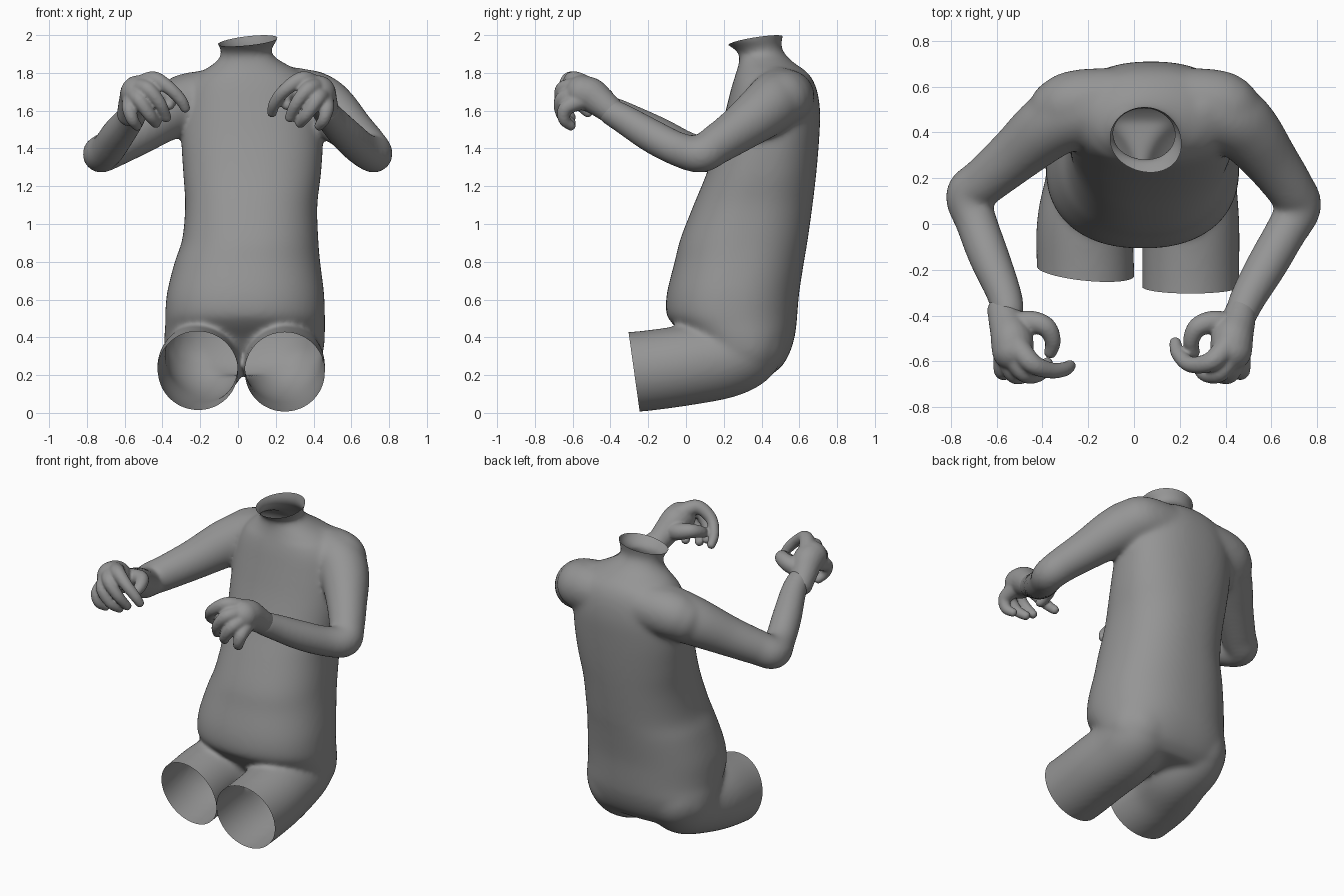
import bpy, bmesh, math
from mathutils import Vector

skin = bpy.data.materials.new("plain_grey")
skin.diffuse_color = (0.3, 0.3, 0.3, 1)


def catmull(rows, steps=6):
    """Smoothly interpolate rows of numbers."""
    out, n = [], len(rows)
    for i in range(n - 1):
        a, b, c, d = (rows[max(0, min(n - 1, i + k))] for k in (-1, 0, 1, 2))
        for s in range(steps):
            t = s / steps
            out.append([0.5 * (2 * q + (r - p) * t + (2 * p - 5 * q + 4 * r - w) * t * t
                        + (3 * q - p - 3 * r + w) * t ** 3) for p, q, r, w in zip(a, b, c, d)])
    out.append(list(rows[-1]))
    return out


def loft(bm, rings):
    """Closed solid through rings of points."""
    rings = [[bm.verts.new(p) for p in r] for r in rings]
    n = len(rings[0])
    for a, b in zip(rings, rings[1:]):
        for i in range(n):
            j = (i + 1) % n
            bm.faces.new((a[i], a[j], b[j], b[i]))
    bm.faces.new(rings[0][::-1])
    bm.faces.new(rings[-1])


def ball(bm, centre, r):
    res = bmesh.ops.create_icosphere(bm, subdivisions=3, radius=r)
    bmesh.ops.translate(bm, verts=res["verts"], vec=centre)


def tube(bm, rows, n=24):
    """Round limb along rows of x, y, z, radius with ball ends."""
    rows = catmull(rows)
    pts = [Vector(r[:3]) for r in rows]
    rings = []
    for i, (p, r) in enumerate(zip(pts, rows)):
        t = (pts[min(i + 1, len(pts) - 1)] - pts[max(i - 1, 0)]).normalized()
        q = t.to_track_quat('Z', 'Y')
        rings.append([p + q @ Vector((math.cos(a), math.sin(a), 0)) * r[3]
                      for a in (math.tau * k / n for k in range(n))])
    loft(bm, rings)
    ball(bm, pts[0], rows[0][3])
    ball(bm, pts[-1], rows[-1][3])


def finish(bm, name, voxel, smooth):
    """Fuse the overlapping solids into one soft skin."""
    bmesh.ops.recalc_face_normals(bm, faces=bm.faces)
    mesh = bpy.data.meshes.new(name)
    bm.to_mesh(mesh)
    bm.free()
    ob = bpy.data.objects.new(name, mesh)
    bpy.context.collection.objects.link(ob)
    bpy.context.view_layer.objects.active = ob
    ob.select_set(True)
    m = ob.modifiers.new("fuse", 'REMESH')
    m.mode, m.voxel_size = 'VOXEL', voxel
    m = ob.modifiers.new("soften", 'SMOOTH')
    m.factor, m.iterations = 0.5, smooth
    for m in list(ob.modifiers):
        bpy.ops.object.modifier_apply(modifier=m.name)
    ob.data.materials.clear()
    ob.data.materials.append(skin)
    ob.data.shade_smooth()
    ob.select_set(False)
    return ob


def cut_open(ob, test, co, normal):
    """Trim a limb end, leaving it hollow and open."""
    bm = bmesh.new()
    bm.from_mesh(ob.data)
    faces = [f for f in bm.faces if test(f.calc_center_median())]
    geom = set(faces)
    for f in faces:
        geom.update(f.edges)
        geom.update(f.verts)
    bmesh.ops.bisect_plane(bm, geom=list(geom), plane_co=co, plane_no=normal, clear_outer=True)
    bm.to_mesh(ob.data)
    bm.free()


# Torso: z, left x, right x, front y, back y
profile = [
    (0.20, -0.26, 0.32, 0.22, 0.45), (0.25, -0.34, 0.41, 0.15, 0.51), (0.32, -0.385, 0.45, 0.07, 0.55),
    (0.40, -0.39, 0.46, 0.00, 0.575), (0.47, -0.385, 0.46, -0.07, 0.585), (0.53, -0.385, 0.46, -0.105, 0.59),
    (0.64, -0.375, 0.455, -0.10, 0.60), (0.80, -0.335, 0.435, -0.06, 0.625), (0.92, -0.295, 0.425, -0.03, 0.645),
    (1.10, -0.28, 0.42, 0.04, 0.67), (1.27, -0.29, 0.44, 0.11, 0.69), (1.45, -0.30, 0.45, 0.17, 0.705),
    (1.60, -0.29, 0.44, 0.21, 0.71), (1.72, -0.26, 0.41, 0.24, 0.69), (1.80, -0.20, 0.34, 0.265, 0.645),
    (1.855, -0.12, 0.24, 0.28, 0.57), (1.90, -0.09, 0.18, 0.28, 0.525), (1.94, -0.10, 0.185, 0.235, 0.505),
    (1.98, -0.125, 0.21, 0.175, 0.51), (2.08, -0.15, 0.23, 0.11, 0.53)]
bm = bmesh.new()
rings = []
for z, x0, x1, y0, y1 in catmull(profile, 4):
    ring = []
    for k in range(64):
        c, s = math.cos(math.tau * k / 64), math.sin(math.tau * k / 64)
        e = 0.88 if z < 1.8 else 1.0
        ring.append(Vector(((x0 + x1) / 2 + (x1 - x0) / 2 * math.copysign(abs(c) ** e, c),
                            (y0 + y1) / 2 + (y1 - y0) / 2 * math.copysign(abs(s) ** e, s), z)))
    rings.append(ring)
loft(bm, rings)

# Thighs, running back into the buttocks
for x0, x1 in ((-0.212, -0.175), (0.248, 0.235)):
    tube(bm, [(x0, -0.45, 0.205, 0.213), (x0, -0.22, 0.222, 0.213), (x0, 0.0, 0.252, 0.213),
              (x1, 0.18, 0.285, 0.213), (x1, 0.28, 0.325, 0.212), (x1, 0.33, 0.37, 0.205)], 40)

# Shoulder yoke
tube(bm, [(-0.32, 0.50, 1.63, 0.14), (-0.2, 0.53, 1.66, 0.15), (0.32, 0.53, 1.67, 0.15), (0.42, 0.49, 1.655, 0.145)])

# Arms
tube(bm, [(0.30, 0.50, 1.68, 0.15), (0.42, 0.465, 1.645, 0.155), (0.50, 0.40, 1.59, 0.145),
          (0.595, 0.28, 1.50, 0.122), (0.68, 0.16, 1.42, 0.107), (0.72, 0.075, 1.37, 0.10),
          (0.66, -0.04, 1.395, 0.092), (0.58, -0.18, 1.465, 0.09), (0.50, -0.32, 1.55, 0.08), (0.465, -0.40, 1.595, 0.072)])
tube(bm, [(-0.15, 0.50, 1.67, 0.15), (-0.27, 0.48, 1.635, 0.155), (-0.38, 0.42, 1.585, 0.145),
          (-0.52, 0.30, 1.49, 0.122), (-0.65, 0.19, 1.41, 0.107), (-0.725, 0.125, 1.37, 0.10),
          (-0.69, 0.01, 1.395, 0.092), (-0.635, -0.14, 1.475, 0.09), (-0.57, -0.30, 1.56, 0.078), (-0.55, -0.38, 1.60, 0.072)])
body = finish(bm, "torso_with_limbs", 0.0125, 24)

# Open ends at thighs and neck
cut_open(body, lambda c: c.y < -0.12 and c.z < 0.5 and c.x < 0.018, (-0.2, -0.207, 0.22), (-0.1, -1, -0.2))
cut_open(body, lambda c: c.y < -0.12 and c.z < 0.5 and c.x > 0.018, (0.24, -0.275, 0.22), (0, -1, -0.14))
cut_open(body, lambda c: c.z > 1.88 and 0.05 < c.y < 0.6, (0.04, 0.36, 1.967), (-0.12, -0.17, 1))

# Hands: thumb, index, then three curled fingers
thumb = [(0.43, -0.45, 1.64, 0.058), (0.35, -0.43, 1.665, 0.052), (0.28, -0.45, 1.68, 0.044),
         (0.25, -0.51, 1.66, 0.036), (0.26, -0.56, 1.63, 0.029)]
right_index = [(0.41, -0.53, 1.73, 0.055), (0.34, -0.60, 1.765, 0.044), (0.25, -0.615, 1.71, 0.036),
               (0.195, -0.57, 1.64, 0.032), (0.18, -0.52, 1.59, 0.027)]
left_index = [(0.41, -0.53, 1.73, 0.055), (0.34, -0.61, 1.765, 0.044), (0.26, -0.64, 1.72, 0.036),
              (0.20, -0.635, 1.66, 0.032), (0.175, -0.62, 1.615, 0.027)]
fingers = [
    [(0.43, -0.56, 1.72, 0.055), (0.375, -0.65, 1.715, 0.042), (0.31, -0.655, 1.64, 0.034), (0.275, -0.61, 1.565, 0.028)],
    [(0.45, -0.56, 1.69, 0.052), (0.42, -0.655, 1.66, 0.041), (0.365, -0.655, 1.58, 0.034), (0.33, -0.61, 1.535, 0.028)],
    [(0.455, -0.54, 1.66, 0.052), (0.47, -0.635, 1.615, 0.040), (0.455, -0.645, 1.555, 0.033), (0.43, -0.61, 1.52, 0.027)]]
palm = [(0.468, -0.38, 1.585, 0.069), (0.45, -0.44, 1.635, 0.079), (0.43, -0.50, 1.68, 0.092),
        (0.425, -0.55, 1.695, 0.092)]
for name, sx, dx, index in (("right_hand", 1, 0, right_index), ("left_hand", -1, -0.105, left_index)):
    bm = bmesh.new()
    for row in [thumb, index, palm] + fingers:
        tube(bm, [(x * sx + dx, y, z, r) for x, y, z, r in row], 20)
    finish(bm, name, 0.008, 8)
